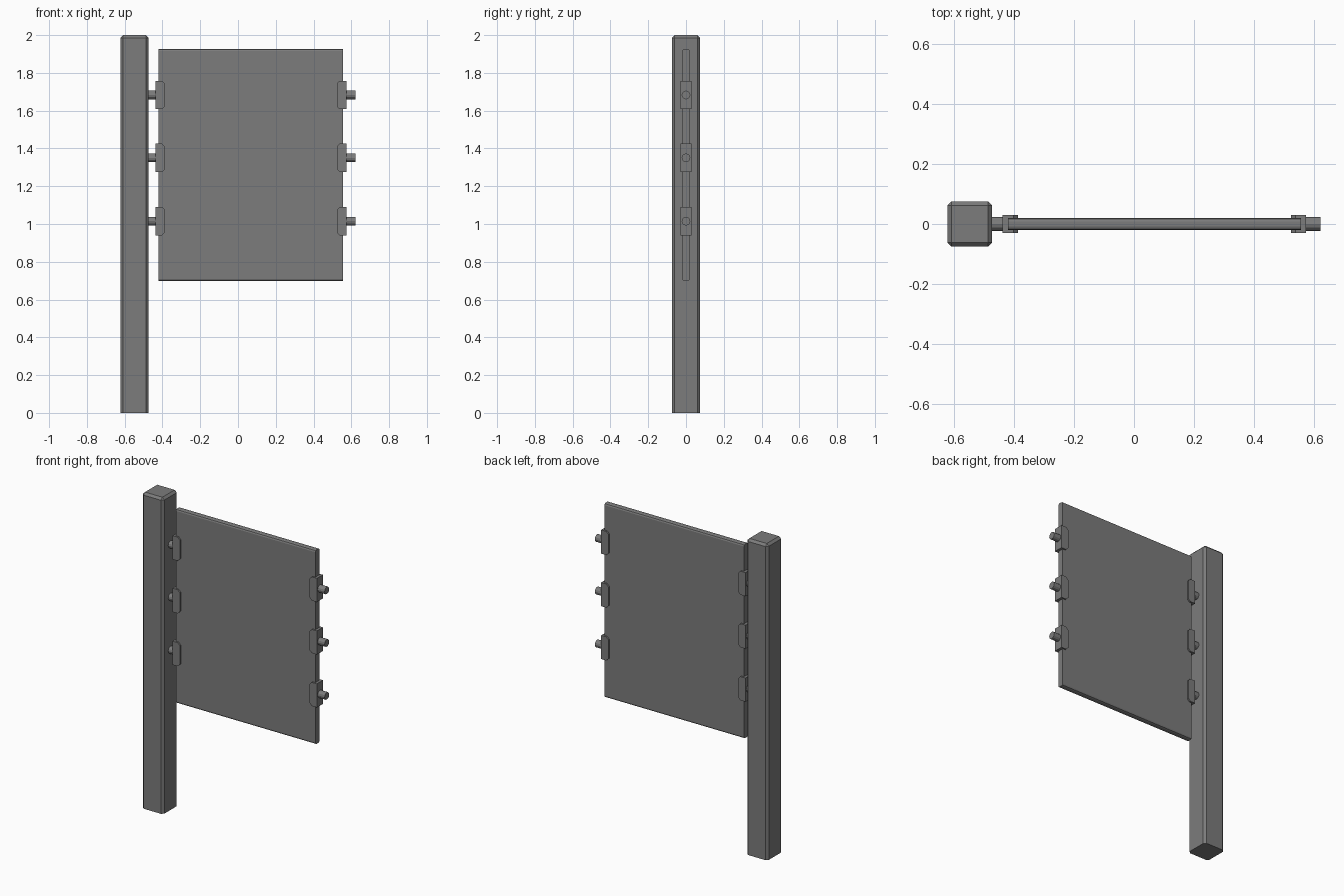
import bpy, bmesh, math
from mathutils import Matrix

if "Cube" in bpy.data.objects:
    bpy.data.objects.remove(bpy.data.objects["Cube"], do_unlink=True)

grey = bpy.data.materials.new("grey_metal")
grey.use_nodes = True
colour = (0.2, 0.2, 0.2, 1)
grey.diffuse_color = colour
grey.node_tree.nodes["Principled BSDF"].inputs["Base Color"].default_value = colour


def finish(bm, name):
    bmesh.ops.recalc_face_normals(bm, faces=bm.faces)
    mesh = bpy.data.meshes.new(name)
    bm.to_mesh(mesh)
    bm.free()
    mesh.materials.append(grey)
    obj = bpy.data.objects.new(name, mesh)
    bpy.context.collection.objects.link(obj)
    return obj


def box(name, low, high, bevel=0, rule=None, segments=1):
    """Box between two corners; edges whose midpoint satisfies rule are bevelled."""
    bm = bmesh.new()
    bmesh.ops.create_cube(bm, size=1)
    if rule:
        picked = [e for e in bm.edges if rule((e.verts[0].co + e.verts[1].co) / 2)]
    for v in bm.verts:
        v.co = [l + (c + 0.5) * (h - l) for l, h, c in zip(low, high, v.co)]
    if rule:
        bmesh.ops.bevel(bm, geom=picked, offset=bevel, segments=segments,
                        profile=0.5, affect='EDGES')
    return finish(bm, name)


def pin(name, x0, x1, z):
    bm = bmesh.new()
    bmesh.ops.create_cone(bm, cap_ends=True, segments=12, radius1=0.023,
                          radius2=0.023, depth=x1 - x0)
    turn = Matrix.Rotation(math.pi / 2, 4, 'Y')
    bmesh.ops.transform(bm, verts=bm.verts,
                        matrix=Matrix.Translation(((x0 + x1) / 2, 0, z)) @ turn)
    return finish(bm, name)


# Post, bevelled everywhere but around its foot
box("post", (-0.623, -0.075, 0), (-0.473, 0.075, 2), 0.014, lambda m: m.z > -0.4)

# Sign panel with rounded top and bottom edges
box("panel", (-0.42, -0.02, 0.697), (0.557, 0.02, 1.927), 0.012,
    lambda m: abs(m.x) < 0.1, 2)

# Three pairs of clamps with pins, the clamp corners cut on the panel side
for z, level in ((1.015, "lower"), (1.35, "middle"), (1.683, "upper")):
    for side, edge, name in ((-1, -0.438, "right"), (1, 0.574, "left")):
        inner = edge - side * 0.051
        box(f"{level}_{name}_clamp",
            (min(edge, inner), -0.03, z - 0.075), (max(edge, inner), 0.03, z + 0.075),
            0.015, lambda m: m.x * side < -0.4 and abs(m.z) > 0.4)
    pin(f"{level}_right_pin", -0.48, -0.43, z)
    pin(f"{level}_left_pin", 0.565, 0.623, z)
